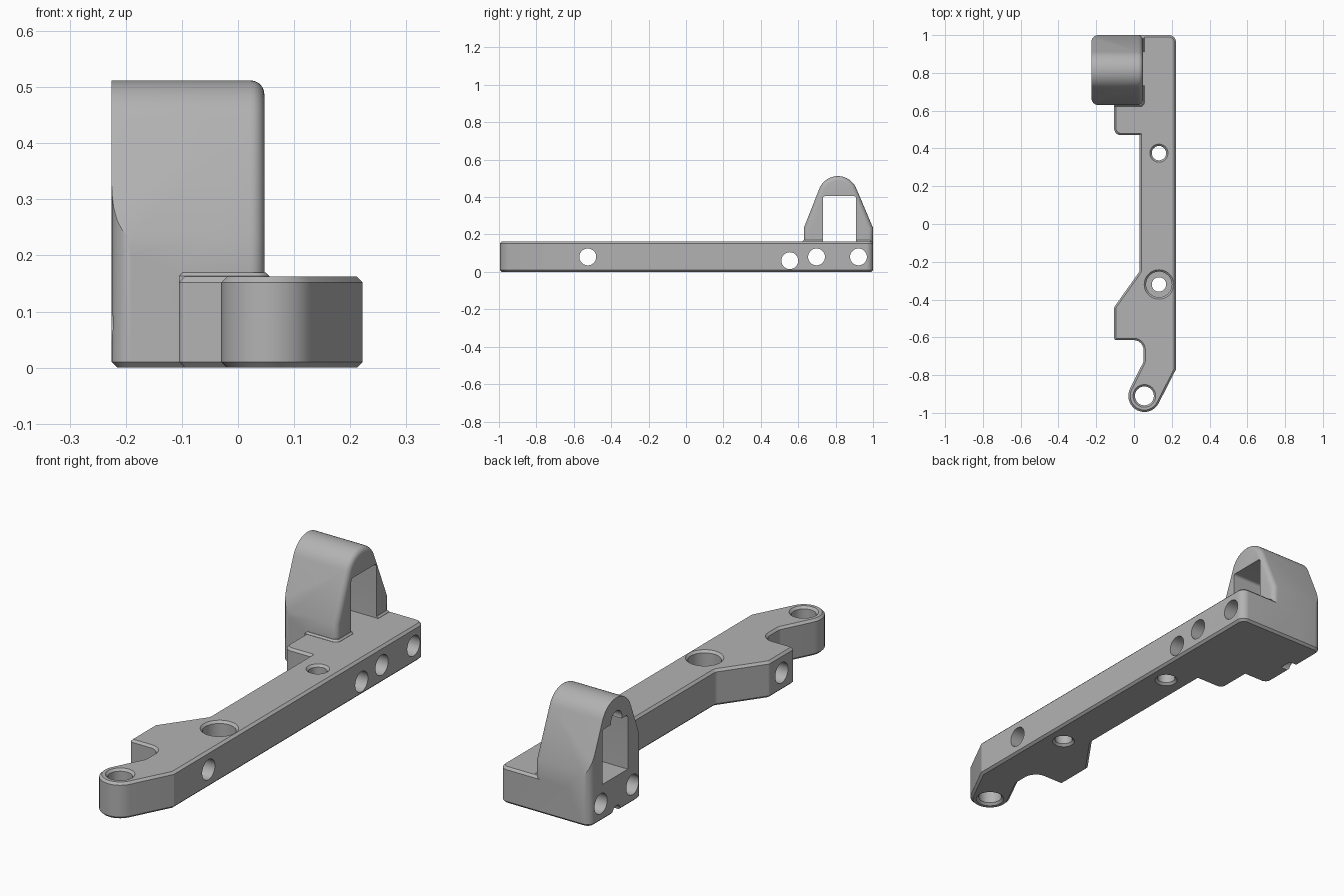
import bpy, bmesh, math
from mathutils import Vector

if "Cube" in bpy.data.objects:
    bpy.data.objects.remove(bpy.data.objects["Cube"])

grey = bpy.data.materials.new("satin_grey")
grey.use_nodes = True
colour = (0.45, 0.45, 0.45, 1)
grey.diffuse_color = colour
grey.node_tree.nodes["Principled BSDF"].inputs["Base Color"].default_value = colour

HEIGHT = 0.162
CHAMFER = 0.01


def arc(cx, cy, r, start, end, steps):
    """Points along an arc, angles in degrees."""
    angles = [math.radians(start + (end - start) * i / steps) for i in range(steps + 1)]
    return [(cx + r * math.cos(a), cy + r * math.sin(a)) for a in angles]


def rounded(corners, steps=6):
    """Outline from (x, y) or (x, y, radius) corners."""
    out = []
    for i, c in enumerate(corners):
        p = Vector(c[:2])
        if len(c) < 3:
            out.append(tuple(p))
            continue
        u = (Vector(corners[i - 1][:2]) - p).normalized()
        v = (Vector(corners[(i + 1) % len(corners)][:2]) - p).normalized()
        half = u.angle(v) / 2
        start, end = p + u * c[2] / math.tan(half), p + v * c[2] / math.tan(half)
        centre = p + (u + v).normalized() * c[2] / math.sin(half)
        for k in range(steps + 1):
            d = (start.lerp(end, k / steps) - centre).normalized()
            out.append(tuple(centre + d * c[2]))
    return out


def make_object(name, bm):
    bmesh.ops.recalc_face_normals(bm, faces=bm.faces)
    mesh = bpy.data.meshes.new(name)
    bm.to_mesh(mesh)
    bm.free()
    mesh.materials.append(grey)
    obj = bpy.data.objects.new(name, mesh)
    bpy.context.collection.objects.link(obj)
    return obj


def prism(name, outline, low, high, axis="z", bevel=0, ends=(), segments=1):
    """Extrude an outline along z or x and bevel the rims of the chosen ends."""
    place = (lambda p, t: (p[0], p[1], t)) if axis == "z" else (lambda p, t: (t, p[0], p[1]))
    k = 2 if axis == "z" else 0
    bm = bmesh.new()
    rings = [[bm.verts.new(place(p, t)) for p in outline] for t in (low, high)]
    n = len(outline)
    for ring in rings:
        bm.faces.new(ring)
    for i in range(n):
        j = (i + 1) % n
        bm.faces.new((rings[0][i], rings[0][j], rings[1][j], rings[1][i]))
    bmesh.ops.recalc_face_normals(bm, faces=bm.faces)
    rims = [e for e in bm.edges
            if any(all(abs(v.co[k] - t) < 1e-5 for v in e.verts) for t in ends)]
    if rims:
        bmesh.ops.bevel(bm, geom=rims, offset=bevel, segments=segments,
                        profile=0.5, affect="EDGES")
    return make_object(name, bm)


def lathe(name, profile, location, axis="z", sides=40):
    """Solid of revolution from (radius, distance) pairs."""
    bm = bmesh.new()
    rings = []
    for r, t in profile:
        ring = []
        for p in arc(0, 0, r, 0, 360 - 360 / sides, sides - 1):
            co = (p[0], p[1], t) if axis == "z" else (t, p[0], p[1])
            ring.append(bm.verts.new(Vector(co) + Vector(location)))
        rings.append(ring)
    bm.faces.new(rings[0])
    bm.faces.new(rings[-1])
    for a, b in zip(rings, rings[1:]):
        for i in range(sides):
            j = (i + 1) % sides
            bm.faces.new((a[i], a[j], b[j], b[i]))
    return make_object(name, bm)


def combine(target, other, operation):
    """Apply a boolean and drop the helper."""
    mod = target.modifiers.new("boolean", "BOOLEAN")
    mod.operation, mod.solver, mod.object = operation, "EXACT", other
    bpy.context.view_layer.objects.active = target
    bpy.ops.object.modifier_apply(modifier=mod.name)
    bpy.data.objects.remove(other)


# Long plate with side lugs and a rounded tip
outline = rounded([
    (0.222, -0.77), (0.222, 1.0, 0.035), (-0.105, 1.0), (-0.105, 0.47, 0.035),
    (0.03, 0.47), (0.03, -0.25, 0.03), (-0.105, -0.44, 0.02), (-0.105, -0.615, 0.012),
    (0.05, -0.615, 0.05), (0.05, -0.73, 0.03), (-0.021, -0.871)])
outline += arc(0.055, -0.91, 0.085, 153, 333, 20)[1:]
bracket = prism("bracket", outline, 0, HEIGHT, bevel=CHAMFER, ends=(0, HEIGHT))

# Tower: arched side profile, soft inner rim, rounded outer corners
Y0, Y1, MID = 0.63, 1.0, 0.812
side = [(Y0, 0), (Y1, 0), (Y1, 0.235)]
side += arc(MID, 0.405, 0.107, 21, 159, 20) + [(Y0, 0.235)]
tower = prism("tower", side, -0.225, 0.047, "x", 0.025, (0.047,), 5)
plan = rounded([(-0.225, Y0, 0.035), (0.2, Y0), (0.2, Y1), (-0.225, Y1, 0.035)])
combine(tower, prism("corner_limit", plan, 0, 0.6, bevel=CHAMFER, ends=(0,)), "INTERSECT")

# Thin raised skirt around the foot of the tower
skirt = [(-0.105, Y0 - 0.009), (0.056, Y0 - 0.009, 0.025), (0.056, 0.99), (-0.105, 0.99)]
combine(tower, prism("skirt", rounded(skirt), 0.12, 0.17, bevel=0.007, ends=(0.17,)), "UNION")

# Window through the tower and the arched pocket above it
window = rounded([(0.732, HEIGHT), (0.91, HEIGHT), (0.91, 0.405, 0.012), (0.732, 0.405, 0.012)])
combine(tower, prism("window_cutter", window, -0.4, 0.4, "x"), "DIFFERENCE")
combine(tower, lathe("pocket_cutter", [(0.038, -0.3), (0.038, -0.18)],
                     (0, MID, 0.415), "x"), "DIFFERENCE")
combine(bracket, tower, "UNION")

# Cross holes through the side of the plate
for y, z in ((-0.525, 0.08), (0.555, 0.06), (0.698, 0.08), (0.922, 0.08)):
    combine(bracket, lathe("cross_hole_cutter", [(0.045, -0.5), (0.045, 0.5)],
                           (0, y, z), "x"), "DIFFERENCE")

# Small notch under the outer tower face
combine(bracket, lathe("notch_cutter", [(0.03, -0.3), (0.03, -0.18)],
                       (0, MID, 0), "x"), "DIFFERENCE")

# Vertical holes with chamfered rims, one of them counterbored
for x, y, r, bore in ((0.132, 0.375, 0.038, 0.038), (0.132, -0.32, 0.038, 0.068),
                      (0.055, -0.91, 0.05, 0.05)):
    profile = [(r + 0.012, -0.002), (r, CHAMFER)]
    if bore > r:
        profile += [(r, 0.07), (bore, 0.07)]
    profile += [(bore, HEIGHT - CHAMFER), (bore + 0.012, HEIGHT + 0.002)]
    combine(bracket, lathe("bolt_hole_cutter", profile, (x, y, 0)), "DIFFERENCE")

# Smooth the curved faces, keep machined edges crisp
bpy.ops.object.select_all(action="DESELECT")
bracket.select_set(True)
bpy.context.view_layer.objects.active = bracket
bpy.ops.object.shade_smooth_by_angle(angle=math.radians(25))
